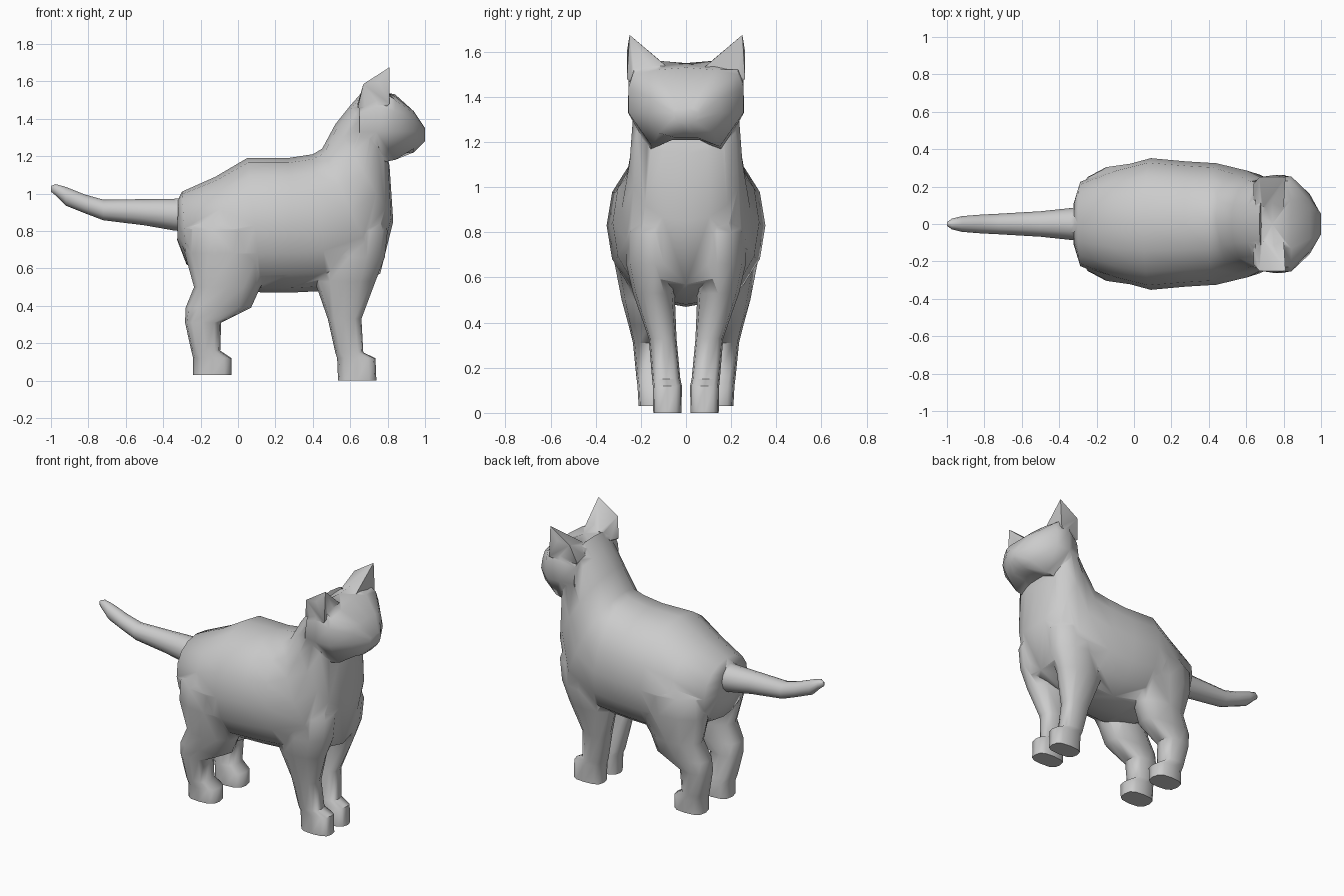
import bpy, bmesh, math
from mathutils import Vector


def finish(bm, name):
    bmesh.ops.recalc_face_normals(bm, faces=bm.faces)
    me = bpy.data.meshes.new(name)
    bm.to_mesh(me)
    bm.free()
    ob = bpy.data.objects.new(name, me)
    bpy.context.collection.objects.link(ob)
    return ob


def loft(name, rings):
    bm = bmesh.new()
    vs = [[bm.verts.new(p) for p in r] for r in rings]
    n = len(rings[0])
    for a, b in zip(vs, vs[1:]):
        for i in range(n):
            j = (i + 1) % n
            bm.faces.new((a[i], a[j], b[j], b[i]))
    bm.faces.new(vs[0])
    bm.faces.new(vs[-1])
    return finish(bm, name)


def oval(c, u, v, n=12, p=1.0):
    """Ring round c with half axes u and v; p below 1 makes it boxier."""
    f = lambda t: math.copysign(abs(t) ** p, t) if abs(t) > 1e-6 else 0
    return [Vector(c) + Vector(u) * f(math.cos(2 * math.pi * i / n))
            + Vector(v) * f(math.sin(2 * math.pi * i / n)) for i in range(n)]


# Torso and neck: top x, z, bottom x, z, half width
torso = [(-.32, .97, -.325, .75, .11), (-.30, 1.01, -.275, .62, .225),
         (-.12, 1.09, -.05, .50, .305),
         (.05, 1.19, .13, .47, .352), (.27, 1.19, .28, .47, .335),
         (.40, 1.21, .48, .48, .325), (.45, 1.24, .76, .57, .285),
         (.52, 1.37, .83, .85, .25), (.60, 1.47, .81, 1.15, .235),
         (.67, 1.55, .77, 1.30, .215)]
cat = loft("cat", [oval(((a + c) / 2, 0, (b + d) / 2), (0, w, 0),
                        ((a - c) / 2, 0, (b - d) / 2), 16, .92)
                   for a, b, c, d, w in torso])
parts = []

# Tail: x, centre z, half width, half height
tail = [(-.2, .89, .10, .10), (-.34, .887, .085, .085), (-.5, .90, .068, .07),
        (-.72, .912, .055, .055), (-.82, .945, .05, .05),
        (-.92, .985, .042, .05), (-.975, 1.02, .028, .03), (-1, 1.025, .01, .015)]
parts.append(loft("tail", [oval((x, 0, z), (0, w, 0), (0, 0, h))
                           for x, z, w, h in tail]))

# Legs: z, x range, y range
front = [(0, .535, .74, .02, .145), (.12, .53, .735, .018, .147),
         (.15, .52, .67, .025, .15), (.33, .48, .66, .042, .165),
         (.53, .41, .735, .05, .235), (.66, .40, .785, .01, .265),
         (.80, .42, .80, .01, .265), (.95, .48, .75, .03, .22)]
rear = [(.03, -.24, -.035, .065, .21), (.12, -.24, -.035, .06, .215),
        (.16, -.25, -.095, .07, .22), (.31, -.283, -.09, .08, .235),
        (.39, -.28, .07, .075, .255), (.50, -.235, .12, .06, .285),
        (.68, -.285, .24, .04, .32), (.81, -.28, .28, .03, .325),
        (.95, -.20, .20, .04, .25)]
for s, side in ((1, "left"), (-1, "right")):
    for label, data in (("front_leg", front), ("rear_leg", rear)):
        parts.append(loft(f"{label}_{side}", [
            oval(((a + b) / 2, s * (c + d) / 2, z), ((b - a) / 2, 0, 0),
                 (0, (d - c) / 2, 0), 12, .7 if z < .5 else 1)
            for z, a, b, c, d in data]))

# Head: half outlines (y, z) at steps of x, mirrored into full rings
head = [(.65, [(0, 1.51), (.1, 1.51), (.18, 1.49), (.22, 1.43), (.235, 1.33), (.2, 1.23), (.06, 1.24), (0, 1.24)]),
        (.74, [(0, 1.55), (.12, 1.56), (.23, 1.57), (.255, 1.47), (.257, 1.33), (.16, 1.16), (.06, 1.21), (0, 1.21)]),
        (.84, [(0, 1.53), (.13, 1.52), (.23, 1.50), (.255, 1.44), (.255, 1.33), (.15, 1.18), (.06, 1.21), (0, 1.21)]),
        (.94, [(0, 1.44), (.08, 1.44), (.12, 1.43), (.145, 1.39), (.16, 1.33), (.12, 1.24), (.05, 1.22), (0, 1.22)]),
        (1.0, [(0, 1.35), (.03, 1.35), (.05, 1.345), (.055, 1.33), (.05, 1.31), (.04, 1.29), (.02, 1.28), (0, 1.28)])]
parts.append(loft("head", [[(x, y, z) for y, z in h]
                           + [(x, -y, z) for y, z in h[-2:0:-1]] for x, h in head]))

# Ears: pointed hulls with a broad base running into the crown and neck
ear = [(.81, .25, 1.675), (.67, .25, 1.585), (.64, .215, 1.46), (.81, .262, 1.48),
       (.80, .08, 1.53), (.69, .09, 1.54), (.64, .13, 1.48), (.75, .262, 1.6),
       (.73, .18, 1.4)]
for s, side in ((1, "left"), (-1, "right")):
    bm = bmesh.new()
    for x, y, z in ear:
        bm.verts.new((x, s * y, z))
    bmesh.ops.convex_hull(bm, input=bm.verts[:])
    loose = [v for v in bm.verts if not v.link_faces]
    bmesh.ops.delete(bm, geom=loose, context='VERTS')
    parts.append(finish(bm, f"ear_{side}"))

# Fuse everything into one skin
bpy.context.view_layer.objects.active = cat
cat.select_set(True)
for ob in parts:
    m = cat.modifiers.new("join", 'BOOLEAN')
    m.operation, m.solver, m.object = 'UNION', 'EXACT', ob
    bpy.ops.object.modifier_apply(modifier=m.name)
    bpy.data.objects.remove(ob)
bpy.ops.object.shade_smooth_by_angle(angle=math.radians(60))
